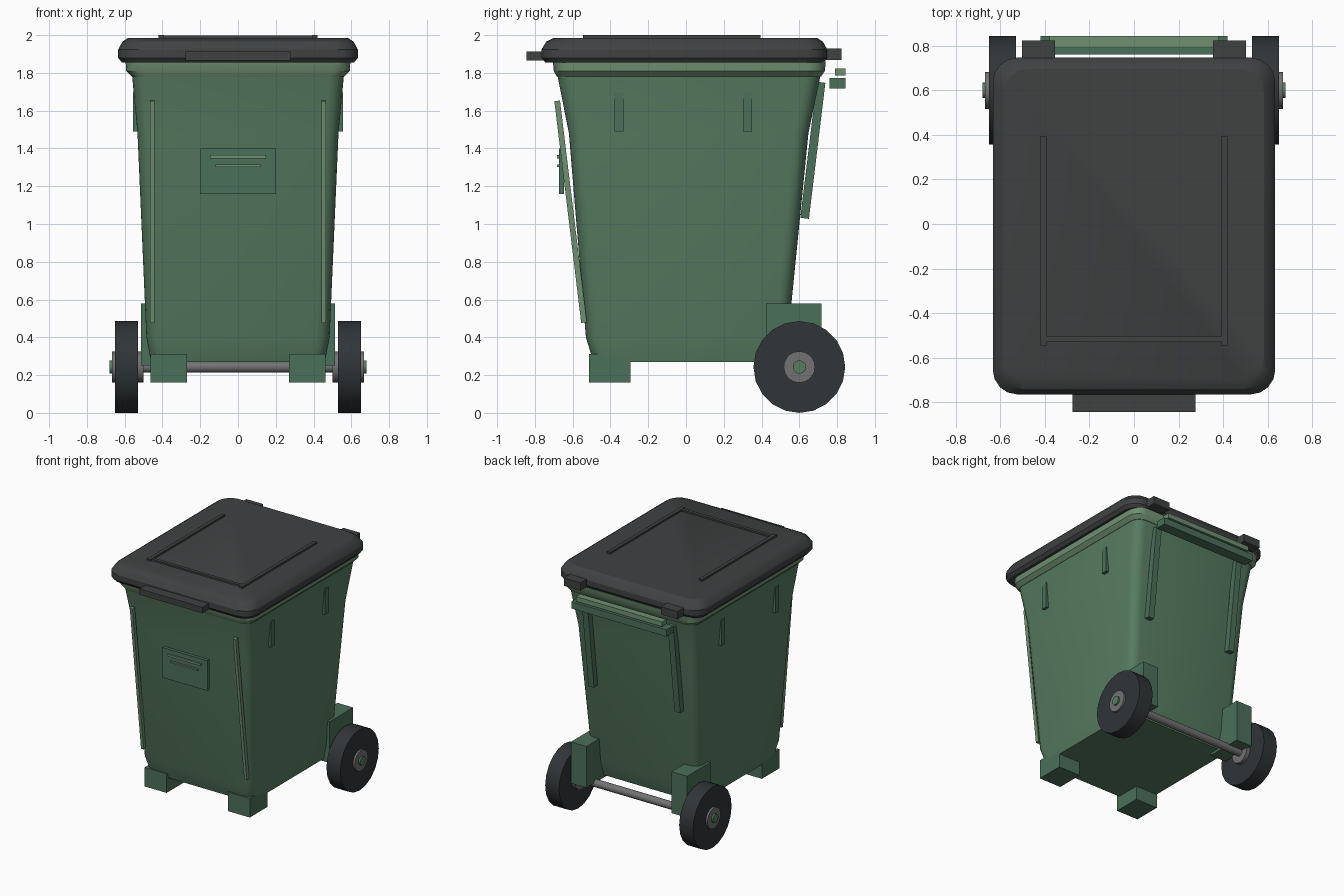
import bpy, bmesh, math
from mathutils import Vector

if "Cube" in bpy.data.objects:
    bpy.data.objects.remove(bpy.data.objects["Cube"])


def material(name, rgb):
    m = bpy.data.materials.new(name)
    m.diffuse_color = (*rgb, 1)
    m.use_nodes = True
    m.node_tree.nodes["Principled BSDF"].inputs["Base Color"].default_value = m.diffuse_color
    return m


GREEN = material("green", (0.095, 0.20, 0.12))
TRIM = material("dark_green", (0.07, 0.16, 0.10))
LIGHT = material("light_green", (0.16, 0.28, 0.17))
LID = material("charcoal", (0.05, 0.054, 0.055))
RUBBER = material("rubber", (0.03, 0.035, 0.038))
METAL = material("metal", (0.17, 0.17, 0.175))


def finish(name, bm, mat, smooth=False):
    bmesh.ops.recalc_face_normals(bm, faces=bm.faces)
    me = bpy.data.meshes.new(name)
    bm.to_mesh(me)
    bm.free()
    ob = bpy.data.objects.new(name, me)
    bpy.context.collection.objects.link(ob)
    me.materials.append(mat)
    if smooth:
        bpy.ops.object.select_all(action='DESELECT')
        ob.select_set(True)
        bpy.context.view_layer.objects.active = ob
        bpy.ops.object.shade_smooth_by_angle(angle=math.radians(28))
    return ob


def box(name, x, y, z, mat):
    """Box from min/max ranges."""
    bm = bmesh.new()
    bmesh.ops.create_cube(bm, size=1)
    for v in bm.verts:
        v.co = [(r[0] + r[1]) / 2 + c * (r[1] - r[0]) for r, c in zip((x, y, z), v.co)]
    return finish(name, bm, mat)


def pair(name, x, y, z, mat):
    """Box on the right and its mirror on the left."""
    box(name + "_right", x, y, z, mat)
    box(name + "_left", (-x[1], -x[0]), y, z, mat)


def slanted(name, x, w, d, bottom, top, mat):
    """Bar in the yz plane between two (y, z) points."""
    a, b = Vector((x, *bottom)), Vector((x, *top))
    ob = box(name, (-w / 2, w / 2), (-d / 2, d / 2), (-(b - a).length / 2, (b - a).length / 2), mat)
    ob.location = (a + b) / 2
    ob.rotation_euler.x = -math.atan2(b.y - a.y, b.z - a.z)


def loft(name, rings, mat, seg=4):
    """Rounded-rectangle rings: (z, half width, y front, y back, corner radius)."""
    bm = bmesh.new()
    prev = None
    for z, hx, y0, y1, r in rings:
        loop = []
        corners = ((hx - r, y1 - r), (r - hx, y1 - r), (r - hx, y0 + r), (hx - r, y0 + r))
        for q, (cx, cy) in enumerate(corners):
            for i in range(seg + 1):
                a = math.pi / 2 * (q + i / seg)
                loop.append(bm.verts.new((cx + r * math.cos(a), cy + r * math.sin(a), z)))
        if prev is None:
            bm.faces.new(loop)
        else:
            n = len(loop)
            for i in range(n):
                bm.faces.new((prev[i], prev[(i + 1) % n], loop[(i + 1) % n], loop[i]))
        prev = loop
    bm.faces.new(prev)
    return finish(name, bm, mat, True)


def cylinder(name, x0, x1, r, n, mat):
    """Cylinder along x on the wheel axis."""
    bm = bmesh.new()
    bmesh.ops.create_cone(bm, cap_ends=True, segments=n, radius1=r, radius2=r, depth=abs(x1 - x0))
    ob = finish(name, bm, mat, True)
    ob.rotation_euler.y = math.pi / 2
    ob.location = ((x0 + x1) / 2, 0.60, 0.243)


# Tapered body and rim
loft("body", [(0.27, 0.46, -0.49, 0.50, 0.07), (0.40, 0.485, -0.53, 0.54, 0.07),
              (1.48, 0.532, -0.62, 0.648, 0.075), (1.80, 0.562, -0.683, 0.715, 0.08)], GREEN)
loft("rim", [(1.78, 0.563, -0.684, 0.715, 0.08), (1.81, 0.592, -0.70, 0.735, 0.09),
             (1.86, 0.595, -0.705, 0.74, 0.09)], LIGHT)

# Lid with raised ribs, grip and hinges
loft("lid", [(1.855, 0.615, -0.745, 0.73, 0.10), (1.88, 0.634, -0.765, 0.747, 0.11),
             (1.925, 0.634, -0.765, 0.747, 0.11), (1.965, 0.612, -0.74, 0.725, 0.11),
             (1.985, 0.583, -0.70, 0.695, 0.10)], LID)
pair("lid_rib", (0.392, 0.42), (-0.545, 0.395), (1.97, 2.0), LID)
box("lid_cross_rib", (-0.392, 0.392), (-0.53, -0.503), (1.97, 1.998), LID)
box("lid_grip", (-0.277, 0.277), (-0.845, -0.74), (1.865, 1.912), LID)
pair("hinge", (0.354, 0.502), (0.72, 0.823), (1.868, 1.93), LID)

# Rear handle bars
box("handle_bar", (-0.42, 0.42), (0.76, 0.845), (1.717, 1.772), TRIM)
box("handle_grip", (-0.38, 0.38), (0.79, 0.845), (1.785, 1.823), LIGHT)

# Slanted ribs, side lugs, wheel brackets, feet
for s, side in ((1, "right"), (-1, "left")):
    slanted("back_rib_" + side, s * 0.38, 0.05, 0.046, (0.628, 1.03), (0.715, 1.75), TRIM)
    slanted("front_rib_" + side, s * 0.455, 0.024, 0.03, (-0.54, 0.478), (-0.682, 1.652), LIGHT)
for y, end in ((-0.355, "front"), (0.325, "back")):
    pair("side_lug_" + end, (0.50, 0.557), (y - 0.024, y + 0.024), (1.49, 1.695), TRIM)
pair("wheel_bracket", (0.375, 0.513), (0.423, 0.718), (0.25, 0.58), TRIM)
pair("front_foot", (0.27, 0.464), (-0.514, -0.294), (0.16, 0.312), TRIM)

# Front plate with two raised bars
box("plate", (-0.2, 0.2), (-0.672, -0.645), (1.16, 1.4), TRIM)
box("plate_bar_upper", (-0.147, 0.147), (-0.683, -0.665), (1.348, 1.364), LIGHT)
box("plate_bar_lower", (-0.12, 0.12), (-0.683, -0.665), (1.302, 1.314), LIGHT)

# Axle and wheels
cylinder("axle", -0.6, 0.6, 0.03, 16, METAL)
for s, side in ((1, "right"), (-1, "left")):
    cylinder("wheel_" + side, s * 0.53, s * 0.652, 0.243, 20, RUBBER)
    cylinder("hub_" + side, s * 0.50, s * 0.668, 0.083, 20, METAL)
    cylinder("hub_cap_" + side, s * 0.64, s * 0.681, 0.035, 16, GREEN)
